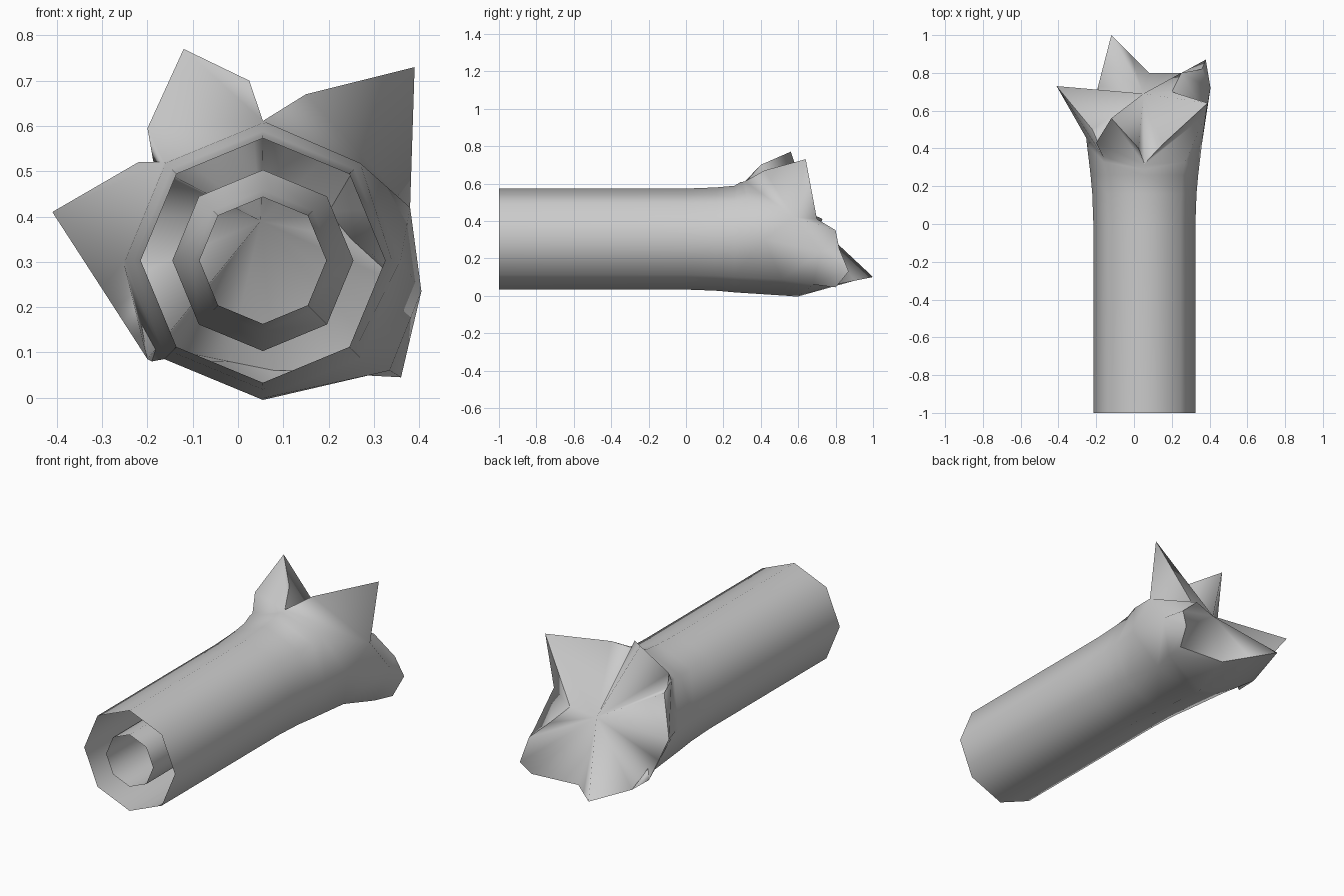
import bpy, bmesh, math

if "Cube" in bpy.data.objects:
    bpy.data.objects.remove(bpy.data.objects["Cube"])

CX, CZ = 0.055, 0.303
grey = bpy.data.materials.new("petal grey")
grey.diffuse_color = (0.6, 0.6, 0.6, 1)
grey.use_nodes = True
grey.node_tree.nodes["Principled BSDF"].inputs["Base Color"].default_value = grey.diffuse_color


def angle(p):
    # angle around the tube axis, counted on from the top
    return (math.atan2(p[2] - CZ, p[0] - CX) - math.pi / 2 + 0.001) % (2 * math.pi)


def octagon(bm, r, y, tilt=0.0):
    ring = []
    for i in range(8):
        a = math.pi / 2 + i * math.pi / 4
        ring.append(bm.verts.new((CX + r * math.cos(a), y - tilt * math.sin(a),
                                  CZ + r * math.sin(a))))
    return ring


def loft(bm, rings):
    for a, b in zip(rings, rings[1:]):
        for i in range(8):
            j = (i + 1) % 8
            bm.faces.new((a[i], a[j], b[j], b[i]))


def zipper(bm, a, b):
    # join two rings with different point counts, in order of angle
    aa = [angle(v.co) for v in a] + [2 * math.pi]
    bb = [angle(v.co) for v in b] + [2 * math.pi]
    i = j = 0
    while i < len(a) or j < len(b):
        va, vb = a[i % len(a)], b[j % len(b)]
        if j == len(b) or (i < len(a) and aa[i + 1] <= bb[j + 1]):
            i += 1
            bm.faces.new((va, a[i % len(a)], vb))
        else:
            j += 1
            bm.faces.new((va, b[j % len(b)], vb))


def finish(bm, name):
    bmesh.ops.recalc_face_normals(bm, faces=bm.faces)
    for f in bm.faces:
        f.smooth = True
    me = bpy.data.meshes.new(name)
    bm.to_mesh(me)
    bm.free()
    me.materials.append(grey)
    ob = bpy.data.objects.new(name, me)
    bpy.context.collection.objects.link(ob)


# petal rim: notches, shoulders and tips, around from the top notch
rim = [(0.055, 0.32, 0.61), (0.025, 0.40, 0.70), (-0.12, 0.56, 0.77),
       (-0.20, 0.43, 0.595), (-0.185, 0.42, 0.51), (-0.22, 0.50, 0.52),
       (-0.41, 0.73, 0.41), (-0.30, 0.66, 0.24), (-0.20, 0.60, 0.085),
       (-0.19, 0.73, 0.08), (-0.12, 1.0, 0.10), (-0.02, 0.90, 0.08),
       (0.08, 0.80, 0.06), (0.36, 0.80, 0.045), (0.38, 0.87, 0.13),
       (0.36, 0.82, 0.25), (0.25, 0.80, 0.35), (0.20, 0.70, 0.41),
       (0.39, 0.64, 0.73), (0.15, 0.42, 0.67)]

# outer tube, flared mouth and petals closing on the throat
bm = bmesh.new()
mouth = octagon(bm, 0.304, 0.42, 0.13)
swell = octagon(bm, 0.308, 0.455, 0.14)
# the right side swells into the lower lobe
for i, p in ((5, (0.335, 0.68, 0.06)), (6, (0.405, 0.72, 0.235)), (7, (0.38, 0.58, 0.42))):
    swell[i].co = p
loft(bm, [octagon(bm, 0.27, -1), octagon(bm, 0.27, 0), octagon(bm, 0.276, 0.16),
          octagon(bm, 0.285, 0.26), mouth, swell])
edge = [bm.verts.new(p) for p in rim]
zipper(bm, swell, edge)
throat = bm.verts.new((0.05, 0.69, 0.39))
for i, v in enumerate(edge):
    w = edge[(i + 1) % len(edge)]
    bm.faces.new((v, w, throat))
    bm.edges.get((v, w)).smooth = False
finish(bm, "flower_tube")

# inner tube, widening towards the throat
bm = bmesh.new()
loft(bm, [octagon(bm, 0.14, -1), octagon(bm, 0.14, 0.1),
          octagon(bm, 0.155, 0.3, 0.03), octagon(bm, 0.20, 0.54, 0.11)])
finish(bm, "inner_tube")
